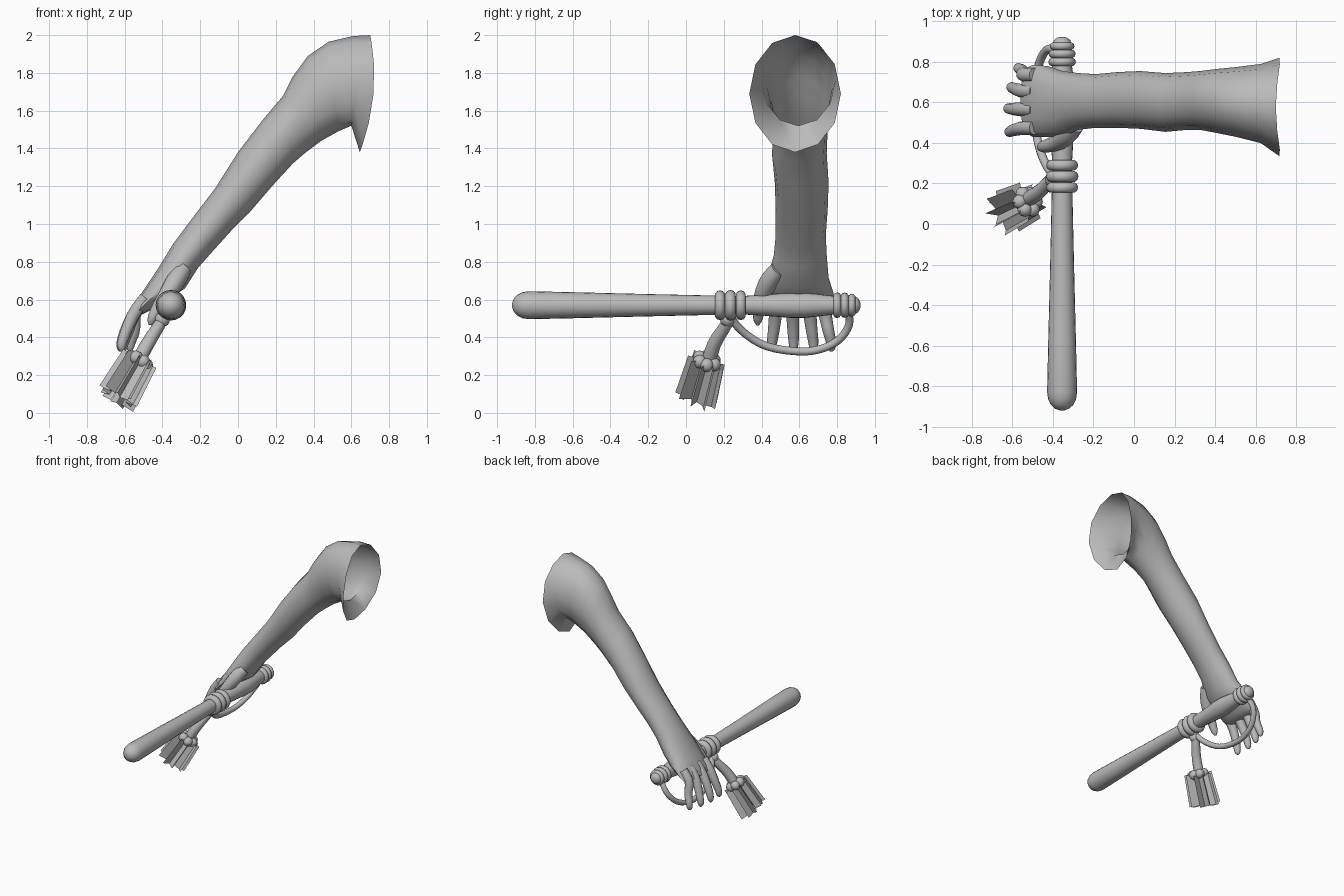
import bpy, bmesh, math, random
from mathutils import Vector

random.seed(4)
if "Cube" in bpy.data.objects:
    bpy.data.objects.remove(bpy.data.objects["Cube"])

grey = bpy.data.materials.new("plain_grey")
grey.use_nodes = True
GREY = (0.5, 0.5, 0.5, 1)
grey.diffuse_color = GREY
grey.node_tree.nodes["Principled BSDF"].inputs["Base Color"].default_value = GREY


def finish(obj, name, angle=60):
    obj.name = name
    obj.data.materials.append(grey)
    bpy.ops.object.select_all(action="DESELECT")
    obj.select_set(True)
    bpy.context.view_layer.objects.active = obj
    if angle:
        bpy.ops.object.shade_smooth_by_angle(angle=math.radians(angle))
    return obj


def loft(name, rings, cap_start=True, cap_end=True, angle=60):
    """Skin a row of rings that all have the same number of points."""
    bm = bmesh.new()
    rows = [[bm.verts.new(p) for p in ring] for ring in rings]
    n = len(rows[0])
    for a, b in zip(rows, rows[1:]):
        for i in range(n):
            j = (i + 1) % n
            bm.faces.new((a[i], a[j], b[j], b[i]))
    if cap_start:
        bm.faces.new(rows[0][::-1])
    if cap_end:
        bm.faces.new(rows[-1])
    bmesh.ops.recalc_face_normals(bm, faces=bm.faces)
    mesh = bpy.data.meshes.new(name)
    bm.to_mesh(mesh)
    bm.free()
    obj = bpy.data.objects.new(name, mesh)
    bpy.context.collection.objects.link(obj)
    return finish(obj, name, angle)


def tube(name, path, sides=10, smooth=0):
    """Sweep a circle along (x, y, z, radius) points."""
    pts = [Vector(p) for p in path]
    for _ in range(smooth):
        cut = [pts[0]]
        for a, b in zip(pts, pts[1:]):
            cut += [a.lerp(b, 0.25), a.lerp(b, 0.75)]
        pts = cut + [pts[-1]]
    rings = []
    for i, p in enumerate(pts):
        t = (pts[min(i + 1, len(pts) - 1)] - pts[max(i - 1, 0)]).to_3d().normalized()
        u = t.cross(Vector((1, 0, 0))).normalized()
        v = t.cross(u)
        rings.append([p.to_3d() + p.w * (u * math.cos(k) + v * math.sin(k))
                      for k in (math.tau * s / sides for s in range(sides))])
    return loft(name, rings)


def ball(name, loc, r):
    bpy.ops.mesh.primitive_uv_sphere_add(segments=12, ring_count=8, radius=r, location=loc)
    return finish(bpy.context.object, name)


# Arm and palm: upper x, z; lower x, z; y limits; forward bow of the sides
sections = [
    (.70, 2.0, .645, 1.38, .335, .82, .045),
    (.61, 1.995, .60, 1.52, .40, .79, .02),
    (.48, 1.965, .53, 1.49, .43, .775, 0),
    (.37, 1.89, .44, 1.44, .45, .765, 0),
    (.29, 1.78, .36, 1.38, .465, .755, 0),
    (.24, 1.68, .29, 1.32, .465, .75, 0),
    (.13, 1.55, .18, 1.2, .455, .745, 0),
    (0, 1.38, .06, 1.06, .47, .755, 0),
    (-.12, 1.19, -.04, .96, .475, .75, 0),
    (-.25, 1.02, -.13, .86, .475, .74, 0),
    (-.34, .9, -.21, .77, .465, .745, 0),
    (-.42, .77, -.28, .66, .43, .755, 0),
    (-.48, .68, -.37, .60, .43, .78, 0),
    (-.54, .59, -.46, .545, .43, .785, 0),
    (-.56, .54, -.51, .52, .45, .77, 0),
]
rings = []
for ux, uz, lx, lz, y0, y1, bow in sections:
    up, low = Vector((ux, 0, uz)), Vector((lx, 0, lz))
    ring = []
    for k in (math.tau * s / 12 for s in range(12)):
        p = (up + low) / 2 + (up - low) / 2 * math.cos(k)
        p.x += bow * math.sin(k) ** 2
        p.y = (y0 + y1) / 2 + (y1 - y0) / 2 * math.sin(k)
        ring.append(p)
    rings.append(ring)
loft("arm", rings, cap_start=False, angle=80)

# Four fingers and the thumb
for name, y, tip_y, tip_x in (("index_finger", .475, .455, -.615), ("middle_finger", .565, .57, -.62),
                              ("ring_finger", .655, .675, -.605), ("little_finger", .735, .77, -.57)):
    mid = (y + tip_y) / 2
    tube(name, [(-.49, y, .61, .035), (-.55, y, .53, .035), (tip_x + .025, mid, .44, .031),
                (tip_x, tip_y, .37, .027), (tip_x - .002, tip_y, .34, .021),
                (tip_x - .002, tip_y, .325, .008)], smooth=1)
tube("thumb", [(-.29, .49, .76, .045), (-.33, .44, .70, .052), (-.38, .40, .62, .042),
               (-.43, .385, .55, .033), (-.46, .38, .49, .025), (-.465, .38, .465, .008)], smooth=1)

# Baton with its grip and end knob
BX, BZ = -.355, .57
profile = [(-.92, .012), (-.912, .034), (-.893, .055), (-.865, .069), (-.83, .074), (-.6, .069),
           (-.2, .059), (.2, .050), (.32, .050), (.42, .056), (.55, .067), (.63, .067),
           (.74, .054), (.80, .047), (.89, .047), (.908, .04), (.919, .026), (.924, .008)]
tube("baton", [(BX, y, BZ, r) for y, r in profile], sides=20)

# Raised bands round the baton
for i, (y, r, w) in enumerate([(.18, .052, .027), (.235, .052, .029), (.29, .052, .027),
                               (.80, .047, .021), (.84, .046, .021), (.878, .042, .019)]):
    bpy.ops.mesh.primitive_torus_add(major_segments=20, minor_segments=10, major_radius=r,
                                     minor_radius=w, location=(BX, y, BZ),
                                     rotation=(math.pi / 2, 0, 0))
    finish(bpy.context.object, "baton_band_%d" % (i + 1))

# Hanging wrist cord
loop = [(-.38, .86, .54), (-.43, .87, .46), (-.47, .80, .37), (-.49, .68, .325), (-.495, .56, .325),
        (-.48, .42, .35), (-.45, .32, .41), (-.41, .25, .48), (-.38, .235, .53)]
tube("wrist_cord", [p + (.021,) for p in loop], smooth=2)

# Tassel stem, knot and beads
tube("tassel_stem", [(-.38, .24, .52, .028), (-.42, .21, .46, .032), (-.47, .155, .38, .036),
                     (-.51, .13, .31, .038), (-.54, .115, .25, .036)], smooth=1)
ball("cord_knot", (-.40, .22, .495), .04)
start, end = Vector((-.525, .11, .275)), Vector((-.64, .055, .075))
axis = (end - start).normalized()
side = axis.cross(Vector((0, 1, 0))).normalized()
front = axis.cross(side)
for i in range(6):
    a = math.tau * i / 6
    ball("tassel_bead_%d" % (i + 1), start + .045 * (side * math.cos(a) + front * math.sin(a)), .036)

# Folded strips of the tassel skirt
bm = bmesh.new()
STRIPS = 9
for i in range(STRIPS):
    a = math.tau * i / STRIPS
    shift = axis * random.uniform(-.015, .015)
    row = []
    for da, r in ((-.42, .085), (0, .045), (.3, .108)):
        out = side * math.cos(a + da) + front * math.sin(a + da)
        row.append((bm.verts.new(start + shift + out * r * .95),
                    bm.verts.new(end + shift + out * r * 1.08)))
    for (p, q), (s, t) in zip(row, row[1:]):
        bm.faces.new((p, s, t, q))
mesh = bpy.data.meshes.new("tassel_strips")
bm.to_mesh(mesh)
bm.free()
strips = bpy.data.objects.new("tassel_strips", mesh)
bpy.context.collection.objects.link(strips)
finish(strips, "tassel_strips", angle=0)
